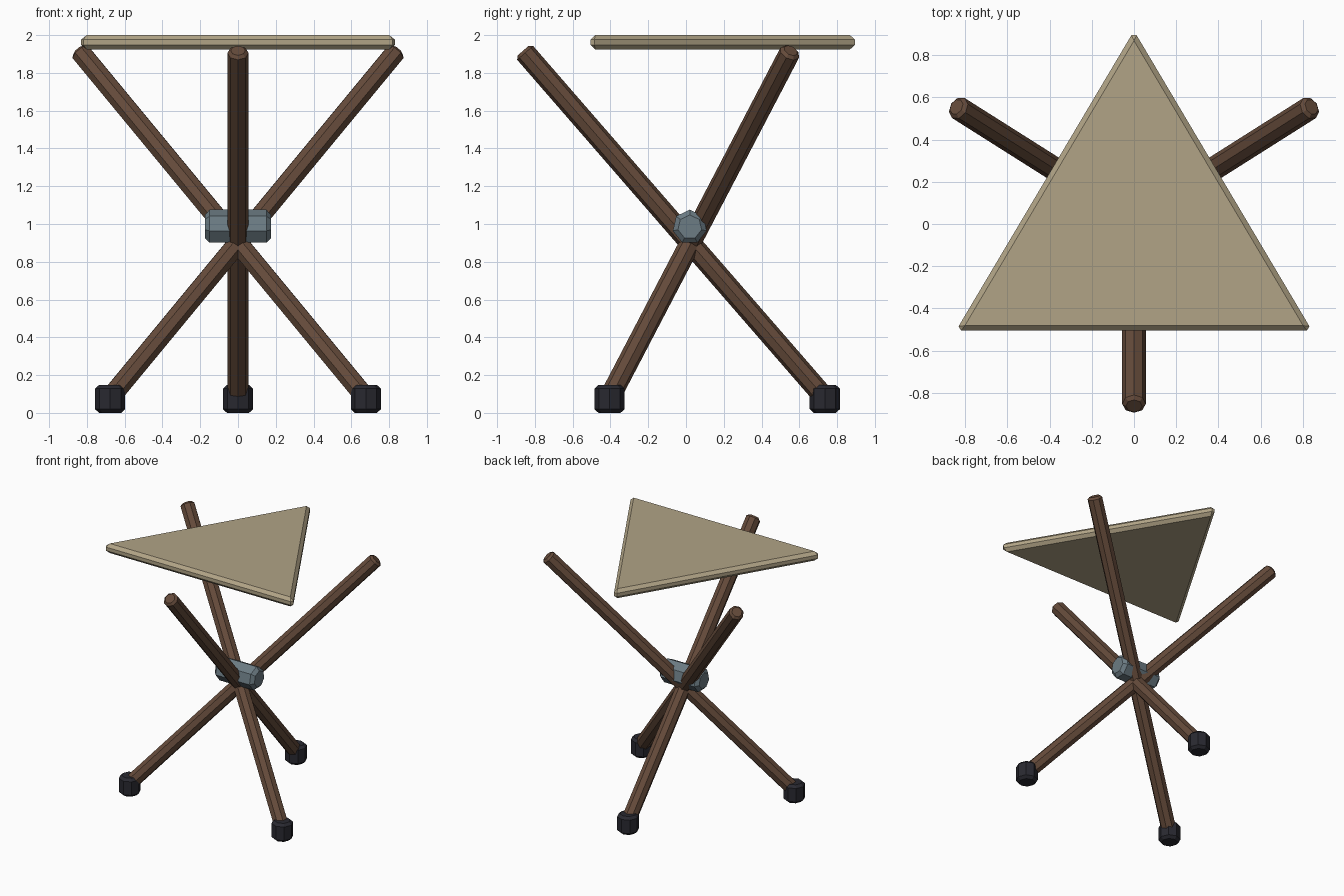
import bpy, bmesh, math
from mathutils import Vector, Matrix

cube = bpy.data.objects.get("Cube")
if cube:
    bpy.data.objects.remove(cube, do_unlink=True)


def material(name, color):
    m = bpy.data.materials.new(name)
    m.use_nodes = True
    m.diffuse_color = (*color, 1)
    m.node_tree.nodes["Principled BSDF"].inputs["Base Color"].default_value = (*color, 1)
    return m


wood = material("brown wood", (0.13, 0.07, 0.043))
canvas = material("tan canvas", (0.44, 0.37, 0.24))
steel = material("grey steel", (0.15, 0.20, 0.23))
rubber = material("dark rubber", (0.022, 0.022, 0.03))


def finish(name, bm, mat, chamfer):
    """Turn a bmesh into a flat-shaded object with chamfered edges."""
    mesh = bpy.data.meshes.new(name)
    bmesh.ops.recalc_face_normals(bm, faces=bm.faces)
    bm.to_mesh(mesh)
    bm.free()
    mesh.materials.append(mat)
    obj = bpy.data.objects.new(name, mesh)
    bpy.context.collection.objects.link(obj)
    bevel = obj.modifiers.new("chamfer", "BEVEL")
    bevel.width = chamfer
    bevel.segments = 1
    bevel.limit_method = "ANGLE"
    bevel.angle_limit = math.radians(60)
    return obj


def rod(name, start, end, radius, sides, mat, chamfer):
    """Faceted cylinder between two points."""
    start, end = Vector(start), Vector(end)
    axis = end - start
    bm = bmesh.new()
    bmesh.ops.create_cone(bm, cap_ends=True, segments=sides, radius1=radius,
                          radius2=radius, depth=axis.length)
    turn = axis.to_track_quat("Z", "Y").to_matrix().to_4x4()
    bm.transform(Matrix.Translation((start + end) / 2) @ turn)
    return finish(name, bm, mat, chamfer)


# Three crossed legs, each with a rubber foot
legs = {
    "back_foot": ((0, 0.735, 0.08), (0, -0.862, 1.918)),
    "right_foot": ((-0.677, -0.405, 0.08), (0.841, 0.555, 1.918)),
    "left_foot": ((0.677, -0.405, 0.08), (-0.841, 0.555, 1.918)),
}
for name, (low, high) in legs.items():
    rod(name.replace("foot", "leg"), low, high, 0.056, 8, wood, 0.016)
    x, y, _ = low
    rod(name, (x, y, 0), (x, y, 0.148), 0.08, 8, rubber, 0.02)

# Hub where the legs cross
rod("hub", (-0.175, 0.02, 0.984), (0.175, 0.02, 0.984), 0.092, 7, steel, 0.025)

# Triangular seat
bm = bmesh.new()
corners = [(-0.843, -0.505), (0.843, -0.505), (0, 0.915)]
face = bm.faces.new([bm.verts.new((x, y, 1.924)) for x, y in corners])
side = bmesh.ops.extrude_face_region(bm, geom=[face])["geom"]
top = [v for v in side if isinstance(v, bmesh.types.BMVert)]
bmesh.ops.translate(bm, verts=top, vec=(0, 0, 0.076))
finish("seat", bm, canvas, 0.024)
